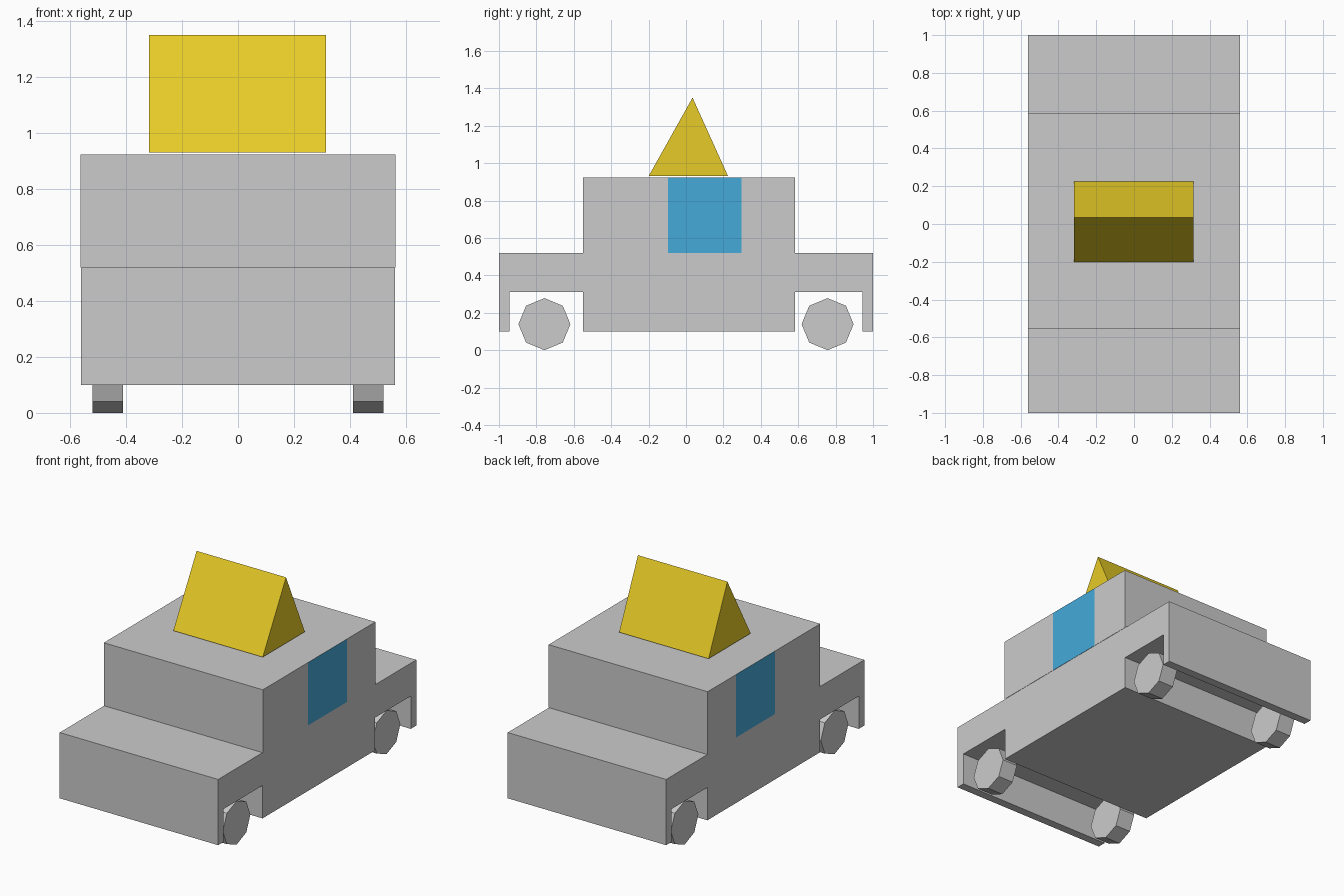
import bpy, bmesh, math
from mathutils import Vector

if "Cube" in bpy.data.objects:
    bpy.data.objects.remove(bpy.data.objects["Cube"])


def make_material(name, color):
    mat = bpy.data.materials.new(name)
    mat.diffuse_color = (*color, 1)
    mat.use_nodes = True
    mat.node_tree.nodes["Principled BSDF"].inputs["Base Color"].default_value = mat.diffuse_color
    return mat


def extrude_profile(name, profile, x0, x1):
    """Extrude a closed (y, z) outline along x; returns the object."""
    bm = bmesh.new()
    face = bm.faces.new([bm.verts.new((x0, y, z)) for y, z in profile])
    ext = bmesh.ops.extrude_face_region(bm, geom=[face], use_keep_orig=True)
    verts = [g for g in ext["geom"] if isinstance(g, bmesh.types.BMVert)]
    bmesh.ops.translate(bm, verts=verts, vec=(x1 - x0, 0, 0))
    bmesh.ops.recalc_face_normals(bm, faces=bm.faces)
    mesh = bpy.data.meshes.new(name)
    bm.to_mesh(mesh)
    bm.free()
    obj = bpy.data.objects.new(name, mesh)
    bpy.context.collection.objects.link(obj)
    return obj


yellow = make_material("sign_yellow", (0.80, 0.60, 0.02))
blue = make_material("window_blue", (0.06, 0.40, 0.70))
grey = make_material("body_grey", (0.8, 0.8, 0.8))

# Lower body with a wheel well cut across each end
extrude_profile("body", [
    (-1, 0.10), (-0.945, 0.10), (-0.945, 0.31), (-0.552, 0.31),
    (-0.552, 0.10), (0.584, 0.10), (0.584, 0.31), (0.945, 0.31),
    (0.945, 0.10), (1, 0.10), (1, 0.52), (-1, 0.52)], -0.56, 0.56)

# Cabin, sliced so the middle strip of each side is a window
Y0, Y1 = -0.095, 0.298
cabin = extrude_profile("cabin", [(-0.552, 0.52), (0.584, 0.52),
                                  (0.584, 0.922), (-0.552, 0.922)], -0.562, 0.562)
cabin.data.materials.append(grey)
cabin.data.materials.append(blue)
bm = bmesh.new()
bm.from_mesh(cabin.data)
for y in (Y0, Y1):
    bmesh.ops.bisect_plane(bm, geom=bm.verts[:] + bm.edges[:] + bm.faces[:],
                           plane_co=Vector((0, y, 0)), plane_no=Vector((0, 1, 0)))
bm.normal_update()
for f in bm.faces:
    if abs(f.normal.x) > 0.9 and Y0 < f.calc_center_median().y < Y1:
        f.material_index = 1
bm.to_mesh(cabin.data)
bm.free()

# Triangular roof sign
sign = extrude_profile("roof_sign", [(-0.20, 0.93), (0.225, 0.93), (0.035, 1.35)],
                       -0.317, 0.315)
sign.data.materials.append(yellow)

# Eight-sided wheels
R = 0.139
octagon = [(R * math.cos(i * math.pi / 4), R * math.sin(i * math.pi / 4)) for i in range(8)]
for end, y in (("front", -0.757), ("back", 0.757)):
    for side, x in (("left", -0.52), ("right", 0.41)):
        extrude_profile(f"{end}_{side}_wheel",
                        [(y + a, R + b) for a, b in octagon], x, x + 0.11)
